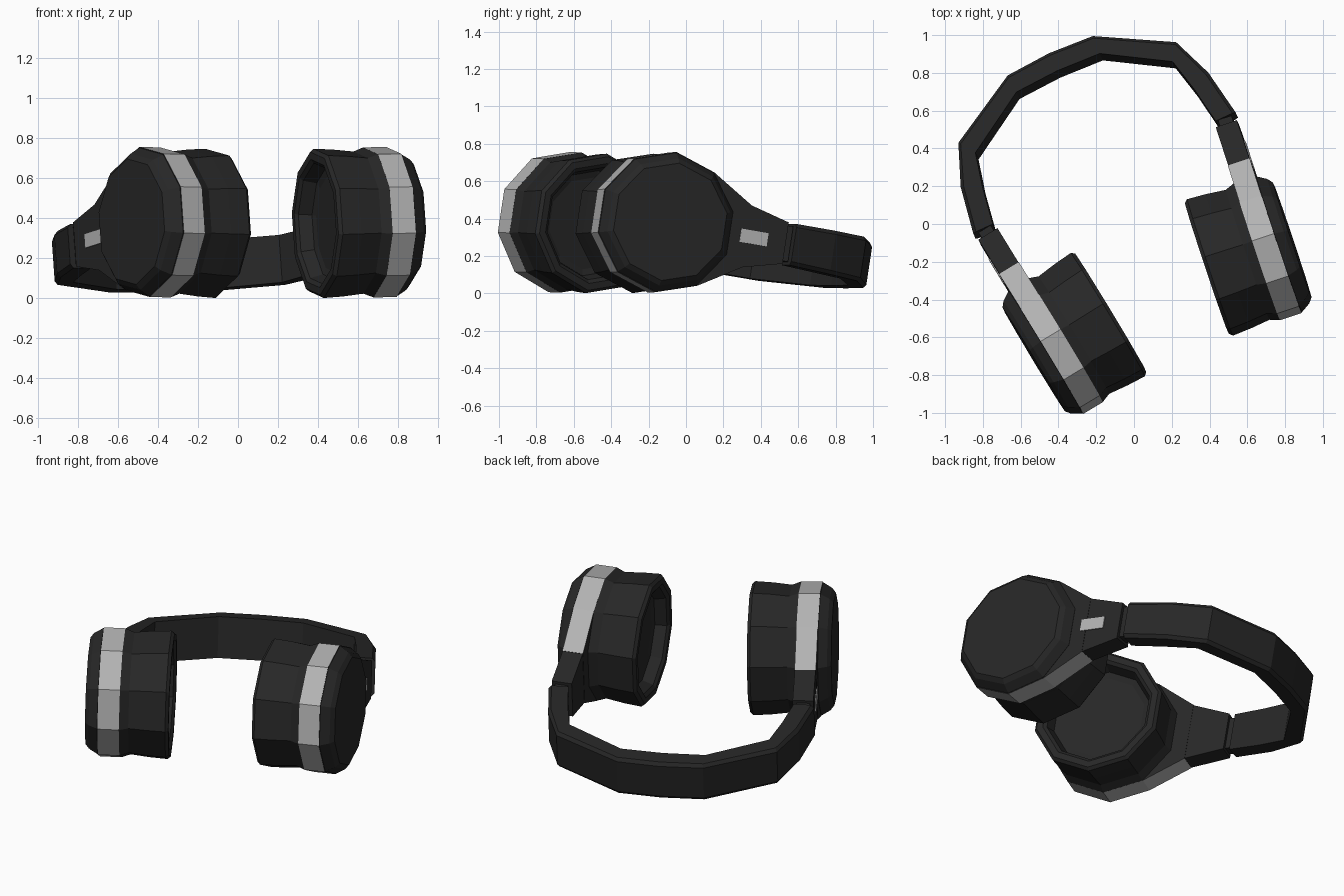
import bpy, bmesh, math
from mathutils import Matrix, Vector

if "Cube" in bpy.data.objects:
    bpy.data.objects.remove(bpy.data.objects["Cube"])


def material(name, v):
    m = bpy.data.materials.new(name)
    m.diffuse_color = (v, v, v, 1)
    m.use_nodes = True
    m.node_tree.nodes["Principled BSDF"].inputs["Base Color"].default_value = m.diffuse_color
    return m


BLACK = material("black_plastic", 0.02)
GREY = material("grey_metal", 0.45)

# Headset frame: turned about z and tipped so the headband rests on the ground
FRAME = (Matrix.Translation((-0.15, 0.256, 0.262))
         @ Matrix.Rotation(math.radians(24.8), 4, 'Z')
         @ Matrix.Rotation(math.radians(-9.5), 4, 'X'))
SWING = math.radians(6.4)


def cup_point(side, n, e, w):
    """n = outward along cup axis, e = toward the headband, w = up."""
    c, s = math.cos(SWING), math.sin(SWING)
    return Vector((side * (0.28 + n * c + e * s), -0.68 - n * s + e * c, w))


def loft(name, rings, mats=(BLACK,), side_mat=None):
    """Skin a list of equal rings, close both ends; side_mat(i) picks the wall slot."""
    bm = bmesh.new()
    vs = [[bm.verts.new(p) for p in ring] for ring in rings]
    k = len(vs[0])
    for a, b in zip(vs, vs[1:]):
        for i in range(k):
            f = bm.faces.new((a[i], a[(i + 1) % k], b[(i + 1) % k], b[i]))
            if side_mat:
                f.material_index = side_mat(i)
    bm.faces.new(vs[0])
    bm.faces.new(vs[-1])
    bmesh.ops.recalc_face_normals(bm, faces=bm.faces)
    me = bpy.data.meshes.new(name)
    bm.to_mesh(me)
    bm.free()
    for m in mats:
        me.materials.append(m)
    ob = bpy.data.objects.new(name, me)
    ob.matrix_world = FRAME
    bpy.context.collection.objects.link(ob)
    return ob


def decagon(r):
    return [(1.02 * r * math.cos(math.radians(18 + 36 * k)),
             r * math.sin(math.radians(18 + 36 * k))) for k in range(10)]


def lathe(name, side, profile):
    return loft(name, [[cup_point(side, n, e, w) for e, w in decagon(r)] for n, r in profile])


def prism(name, side, outline, n0, n1, **kw):
    return loft(name, [[cup_point(side, n, e, w) for e, w in outline] for n in (n0, n1)], **kw)


# Headband: outer x, outer y, inner x, inner y, half height
half = [(0.765, 0.00, 0.650, 0.00, 0.112), (0.722, 0.255, 0.618, 0.20, 0.117),
        (0.635, 0.475, 0.575, 0.385, 0.120), (0.248, 0.692, 0.243, 0.588, 0.122),
        (0.0, 0.707, 0.0, 0.600, 0.122)]
path = half + [(-a, b, -c, d, h) for a, b, c, d, h in half[-2::-1]]
rings = []
for ox, oy, ix, iy, h in path:
    o, i = Vector((ox, oy)), Vector((ix, iy))
    t = o.lerp(i, 0.15)
    rings.append([(o.x, o.y, -h + 0.02), (o.x, o.y, h - 0.02), (t.x, t.y, h),
                  (i.x, i.y, h), (i.x, i.y, -h), (t.x, t.y, -h)])
loft("headband", rings)

for side, tag in ((1, "right"), (-1, "left")):
    # Ear cushion with recessed dish
    lathe(tag + "_ear_cushion", side,
          [(0.09, 0.25), (0.08, 0.285), (0.015, 0.305), (0.0, 0.325), (0.0, 0.362),
           (0.018, 0.378), (0.12, 0.372), (0.228, 0.360), (0.281, 0.380), (0.30, 0.37)])
    # Housing: decagon flared toward the arm, grey rim on its sides
    outline = decagon(0.38)[1:9] + [(0.46, -0.17), (0.46, 0.17)]
    prism(tag + "_housing", side, outline, 0.28, 0.402, mats=(BLACK, GREY),
          side_mat=lambda i: 0 if i == 8 else 1).data.polygons.foreach_get
    # Bevelled outer cap
    lathe(tag + "_outer_cap", side, [(0.39, 0.37), (0.404, 0.376), (0.455, 0.345), (0.477, 0.318)])
    # Arm, hinge and badge plate
    prism(tag + "_arm", side, [(0.455, -0.17), (0.685, -0.112), (0.685, 0.112), (0.455, 0.17)],
          0.282, 0.40)
    prism(tag + "_hinge", side, [(0.66, -0.095), (0.72, -0.095), (0.72, 0.095), (0.66, 0.095)],
          0.305, 0.38)
    prism(tag + "_arm_plate", side, [(0.425, -0.036), (0.58, -0.036), (0.58, 0.036), (0.425, 0.036)],
          0.39, 0.406, mats=(GREY,))
